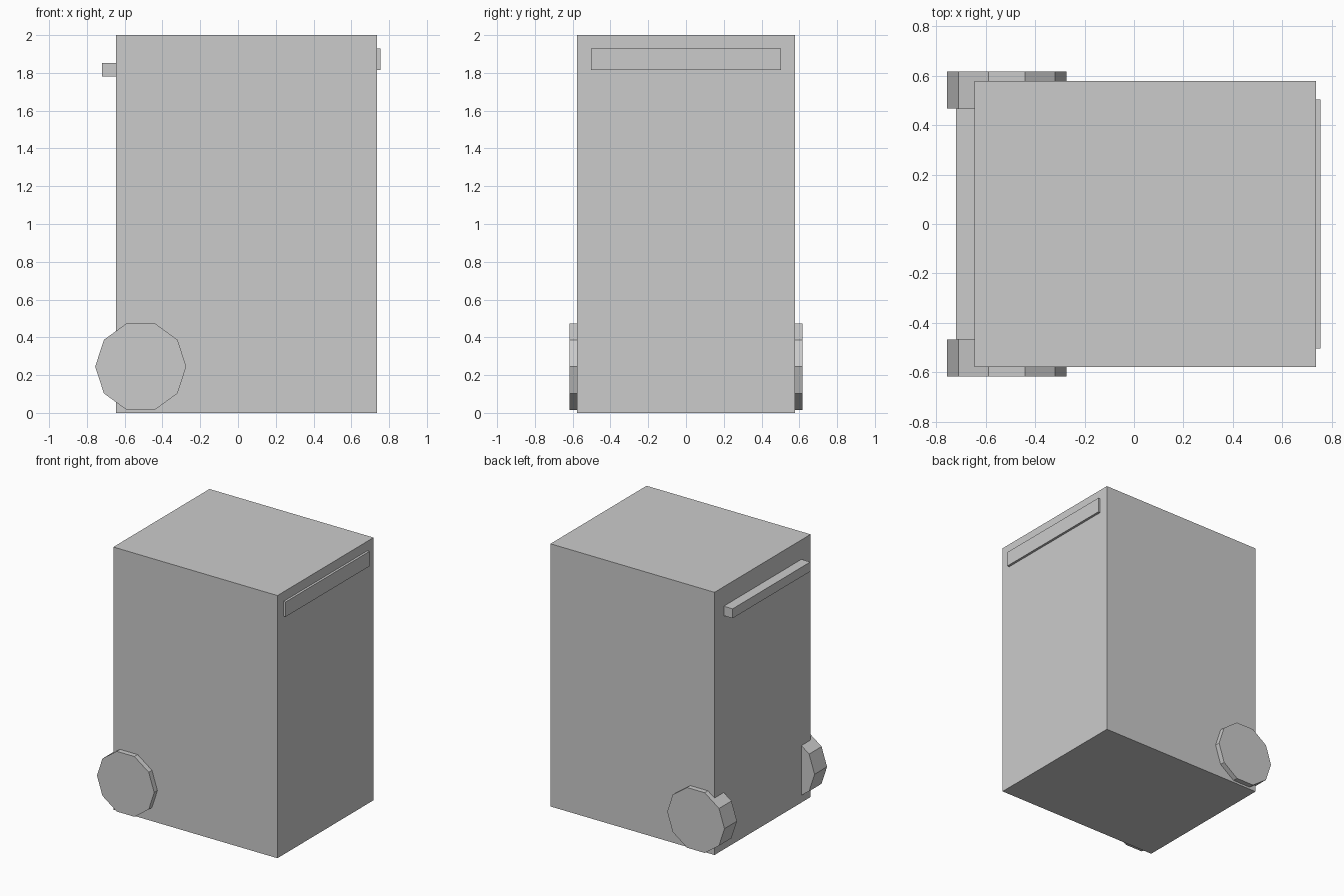
import bpy, bmesh
from math import cos, sin, tau

if "Cube" in bpy.data.objects:
    bpy.data.objects.remove(bpy.data.objects["Cube"])


def finish(name, bm):
    bmesh.ops.recalc_face_normals(bm, faces=bm.faces)
    mesh = bpy.data.meshes.new(name)
    bm.to_mesh(mesh)
    bm.free()
    obj = bpy.data.objects.new(name, mesh)
    bpy.context.collection.objects.link(obj)
    return obj


def box(name, lo, hi):
    bm = bmesh.new()
    bmesh.ops.create_cube(bm, size=1)
    for v in bm.verts:
        v.co = [l + (c + 0.5) * (h - l) for c, l, h in zip(v.co, lo, hi)]
    return finish(name, bm)


def wheel(name, x, z, radius, y0, y1, sides=10):
    bm = bmesh.new()
    rim = [bm.verts.new((x + radius * cos(tau * i / sides), y0,
                         z + radius * sin(tau * i / sides))) for i in range(sides)]
    face = bm.faces.new(rim)
    ext = bmesh.ops.extrude_face_region(bm, geom=[face], use_keep_orig=True)
    for v in ext["geom"]:
        if isinstance(v, bmesh.types.BMVert):
            v.co.y = y1
    return finish(name, bm)


# Main bin body
box("body", (-0.645, -0.578, 0), (0.737, 0.578, 2))

# Grab bar at the wheel side and thin lid lip on the opposite side
box("handle", (-0.72, -0.467, 1.78), (-0.645, 0.467, 1.852))
box("lid_lip", (0.737, -0.504, 1.815), (0.755, 0.504, 1.928))

# Ten-sided wheels, partly sunk into the body
for side, label in ((-1, "front"), (1, "back")):
    wheel(label + "_wheel", -0.515, 0.245, 0.241, side * 0.467, side * 0.617)
